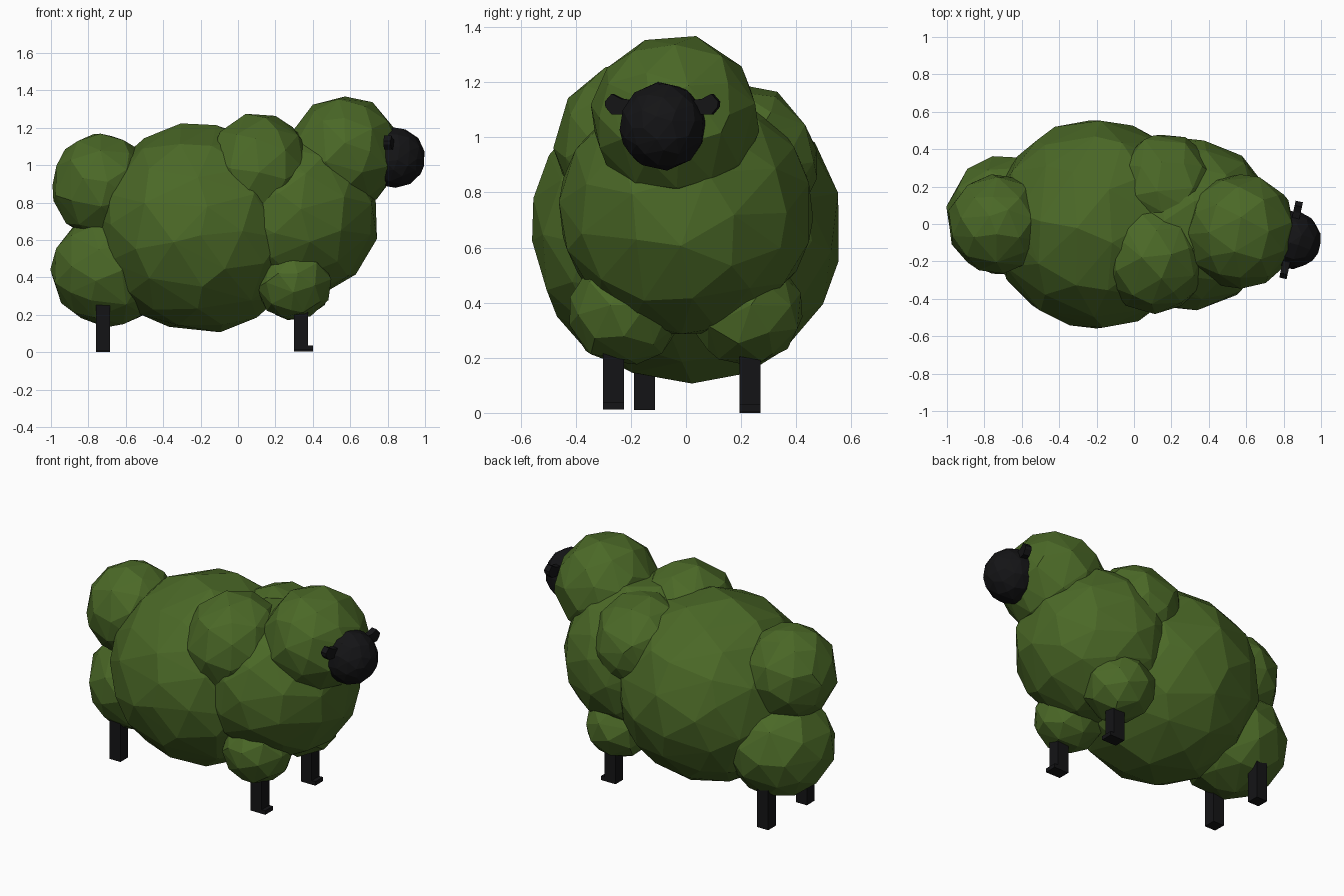
import bpy, bmesh, math
from mathutils import Matrix, Vector

if "Cube" in bpy.data.objects:
    bpy.data.objects.remove(bpy.data.objects["Cube"])


def material(name, rgb):
    m = bpy.data.materials.new(name)
    m.diffuse_color = (*rgb, 1)
    m.use_nodes = True
    m.node_tree.nodes["Principled BSDF"].inputs["Base Color"].default_value = m.diffuse_color
    return m


GREEN = material("leaf_green", (0.07, 0.14, 0.02))
BLACK = material("matte_black", (0.007, 0.007, 0.008))


def add_object(name, bm, mat):
    bmesh.ops.recalc_face_normals(bm, faces=bm.faces)
    me = bpy.data.meshes.new(name)
    bm.to_mesh(me)
    bm.free()
    me.materials.append(mat)
    ob = bpy.data.objects.new(name, me)
    bpy.context.collection.objects.link(ob)
    return ob


def blob(name, center, radii, mat, turn, ratio=0.5):
    """Faceted ball: turned icosphere, thinned to irregular facets."""
    bm = bmesh.new()
    bmesh.ops.create_icosphere(bm, subdivisions=3, radius=1)
    spin = Matrix.Rotation(turn, 4, Vector((1, 2, 3)).normalized())
    bm.transform(Matrix.Translation(center) @ Matrix.Diagonal((*radii, 1)) @ spin)
    ob = add_object(name, bm, mat)
    ob.modifiers.new("facets", "DECIMATE").ratio = ratio
    return ob


def add_box(bm, lo, hi):
    lo, hi = Vector(lo), Vector(hi)
    m = Matrix.Translation((lo + hi) / 2) @ Matrix.Diagonal((*(hi - lo), 1))
    bmesh.ops.create_cube(bm, size=1, matrix=m)


# Clipped foliage masses: name, center, radii, facet ratio
foliage = [
    ("body", (-0.20, 0.00, 0.665), (0.56, 0.56, 0.56), 0.5),
    ("chest", (0.285, 0.00, 0.735), (0.47, 0.46, 0.46), 0.45),
    ("head_wool", (0.57, -0.04, 1.07), (0.295, 0.305, 0.30), 0.3),
    ("shoulder_front", (0.11, -0.18, 0.97), (0.285, 0.295, 0.305), 0.3),
    ("shoulder_back", (0.17, 0.19, 0.91), (0.285, 0.29, 0.285), 0.3),
    ("rump", (-0.73, 0.00, 0.89), (0.265, 0.265, 0.28), 0.3),
    ("haunch", (-0.69, 0.045, 0.44), (0.31, 0.32, 0.30), 0.3),
    ("thigh_front", (0.295, -0.22, 0.37), (0.205, 0.205, 0.195), 0.22),
    ("thigh_back", (0.295, 0.22, 0.37), (0.205, 0.205, 0.195), 0.22),
]
for i, (name, center, radii, ratio) in enumerate(foliage):
    blob(name, center, radii, GREEN, 0.4 + 0.7 * i, ratio)

# Face
face_center = Vector((0.84, -0.085, 1.04))
blob("face", face_center, (0.16, 0.155, 0.16), BLACK, 0.3, 0.45)

# Ears: flared profile, extruded and mirrored across the turned face
ear_profile = [(0.08, 0.045), (0.08, 0.09), (0.15, 0.10), (0.185, 0.118),
               (0.21, 0.09), (0.208, 0.07), (0.185, 0.043)]
face_turn = Matrix.Translation(face_center) @ Matrix.Rotation(math.radians(-12), 4, "Z")
for name, side in (("ear_front", -1), ("ear_back", 1)):
    bm = bmesh.new()
    f = bm.faces.new([bm.verts.new((-0.02, side * u, z)) for u, z in ear_profile])
    ext = bmesh.ops.extrude_face_region(bm, geom=[f], use_keep_orig=True)
    moved = [g for g in ext["geom"] if isinstance(g, bmesh.types.BMVert)]
    bmesh.ops.translate(bm, verts=moved, vec=(0.04, 0, 0))
    bm.transform(face_turn)
    add_object(name, bm, BLACK)

# Legs: square posts, the fore pair with a small toe
w = 0.038
for name, x, y, z0, toe in (("foreleg_front", 0.337, -0.263, 0.012, True),
                            ("foreleg_back", 0.337, 0.233, 0.005, True),
                            ("hindleg_front", -0.722, -0.15, 0.01, False),
                            ("hindleg_back", -0.722, 0.233, 0.0, False)):
    bm = bmesh.new()
    add_box(bm, (x - w, y - w, z0), (x + w, y + w, 0.34))
    if toe:
        add_box(bm, (x + w - 0.01, y - w, z0), (x + w + 0.025, y + w, z0 + 0.025))
    add_object(name, bm, BLACK)
